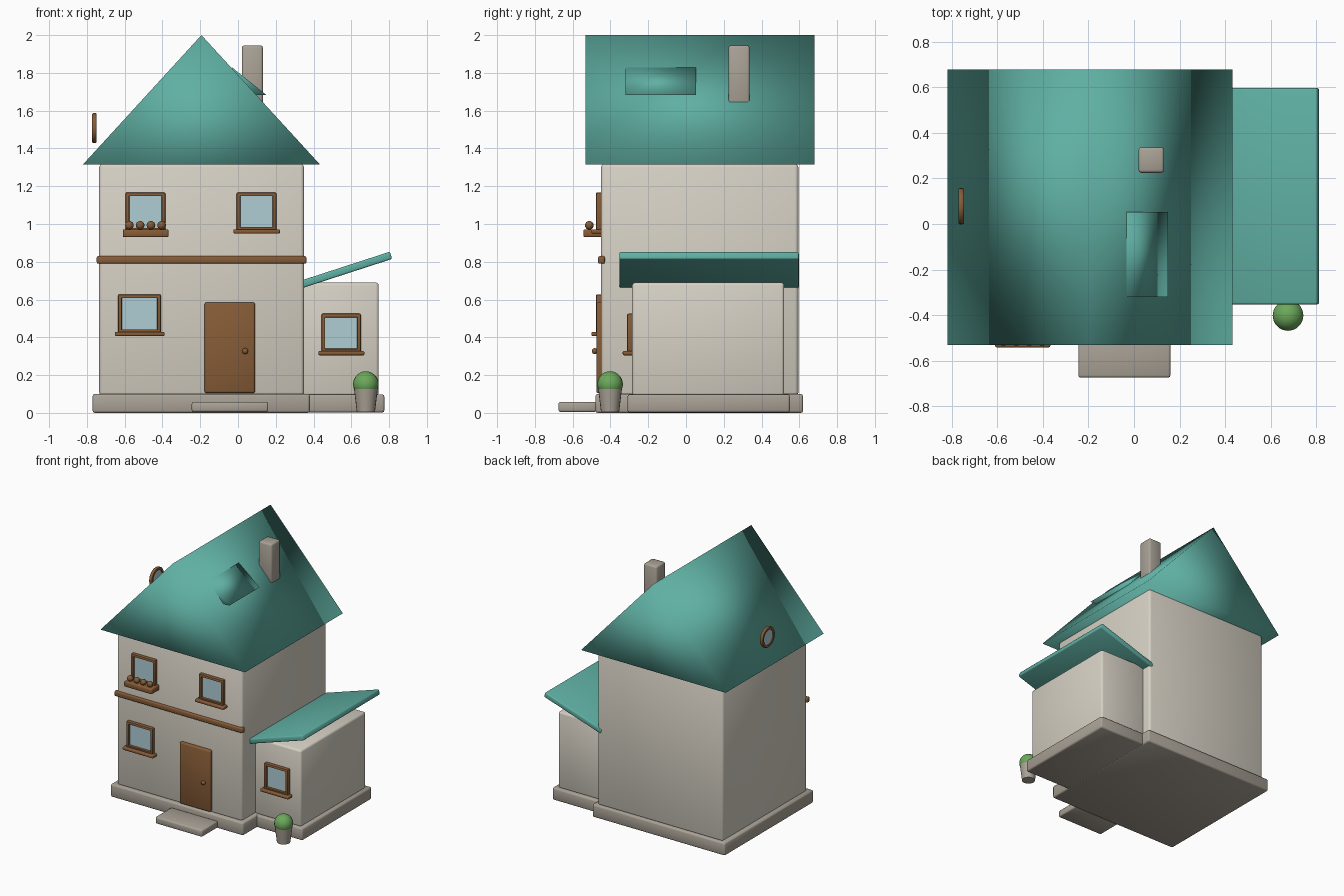
import bpy, bmesh, math
from mathutils import Matrix

if "Cube" in bpy.data.objects:
    bpy.data.objects.remove(bpy.data.objects["Cube"])


def material(name, r, g, b):
    m = bpy.data.materials.new(name)
    m.diffuse_color = (r, g, b, 1)
    m.use_nodes = True
    m.node_tree.nodes["Principled BSDF"].inputs["Base Color"].default_value = m.diffuse_color
    return m


TEAL = material("teal_roof", 0.115, 0.43, 0.365)
WALL = material("cream_wall", 0.68, 0.64, 0.555)
STONE = material("grey_stone", 0.40, 0.36, 0.305)
WOOD = material("brown_wood", 0.24, 0.107, 0.038)
GLASS = material("pale_glass", 0.43, 0.61, 0.66)
GREEN = material("leaf_green", 0.15, 0.39, 0.105)


def finish(name, bm, *mats, smooth=True):
    bmesh.ops.recalc_face_normals(bm, faces=bm.faces)
    me = bpy.data.meshes.new(name)
    bm.to_mesh(me)
    bm.free()
    for m in mats:
        me.materials.append(m)
    for p in me.polygons:
        p.use_smooth = smooth
    ob = bpy.data.objects.new(name, me)
    bpy.context.collection.objects.link(ob)
    return ob


def box_bm(x, y, z):
    bm = bmesh.new()
    bmesh.ops.create_cube(bm, size=1)
    for v in bm.verts:
        for i, (lo, hi) in enumerate((x, y, z)):
            v.co[i] = hi if v.co[i] > 0 else lo
    return bm


def box(name, x, y, z, mat, bevel=0.01):
    bm = box_bm(x, y, z)
    bmesh.ops.bevel(bm, geom=bm.edges[:], offset=bevel, segments=2,
                    profile=0.5, affect='EDGES')
    return finish(name, bm, mat)


def ball(name, centre, r, mat, seg=16):
    bm = bmesh.new()
    bmesh.ops.create_uvsphere(bm, u_segments=seg, v_segments=seg * 2 // 3, radius=r,
                              matrix=Matrix.Translation(centre))
    return finish(name, bm, mat)


def gable(name, x0, x1, y0, y1, z0, z1, mat):
    # triangular prism with its ridge running front to back
    bm = bmesh.new()
    ends = [[bm.verts.new(p) for p in
             ((x0, y, z0), (x1, y, z0), ((x0 + x1) / 2, y, z1))] for y in (y0, y1)]
    for e in ends:
        bm.faces.new(e)
    for i in range(3):
        j = (i + 1) % 3
        bm.faces.new((ends[0][i], ends[0][j], ends[1][j], ends[1][i]))
    return finish(name, bm, mat)


def window(name, x, z, wall_y):
    # frame box whose front face is inset twice, the inner face pushed back as the pane
    bm = box_bm(x, (wall_y - 0.027, wall_y + 0.01), z)
    bm.normal_update()
    outer = bm.edges[:]
    centre = min((f.calc_center_median() for f in bm.faces), key=lambda c: c.y)

    def middle():
        return min(bm.faces, key=lambda f: (f.calc_center_median() - centre).length)

    for thickness in (0.026, 0.002):
        bmesh.ops.inset_individual(bm, faces=[middle()], thickness=thickness)
    pane = middle()
    pane.material_index = 1
    for v in pane.verts:
        v.co.y += 0.017
    bmesh.ops.bevel(bm, geom=[e for e in outer if e.is_valid], offset=0.007,
                    segments=2, profile=0.5, affect='EDGES')
    return finish(name, bm, WOOD, GLASS, smooth=False)


# stone base and step
box("main_plinth", (-0.77, 0.38), (-0.48, 0.62), (0, 0.1), STONE, 0.012)
box("annex_plinth", (0.30, 0.775), (-0.31, 0.55), (0.002, 0.098), STONE, 0.012)
box("door_step", (-0.245, 0.16), (-0.675, -0.475), (0.005, 0.058), STONE, 0.01)

# walls
box("main_walls", (-0.735, 0.35), (-0.45, 0.595), (0.09, 1.318), WALL, 0.018)
box("annex_walls", (0.30, 0.745), (-0.285, 0.52), (0.09, 0.69), WALL, 0.015)

# main roof, dormer and chimney
gable("main_roof", -0.82, 0.433, -0.532, 0.68, 1.316, 2.0, TEAL)
gable("roof_dormer", -0.21, 0.15, -0.32, 0.052, 1.683, 1.828, TEAL)
box("chimney", (0.02, 0.132), (0.225, 0.337), (1.6, 1.945), STONE, 0.012)

# sloping annex roof
slab = box("annex_roof", (-0.26, 0.26), (-0.475, 0.475), (-0.02, 0.02), TEAL, 0.008)
slab.rotation_euler.y = -math.radians(18)
slab.location = (0.563, 0.122, 0.754)

# timber band and door
box("timber_band", (-0.748, 0.362), (-0.465, -0.43), (0.79, 0.83), WOOD, 0.008)
box("front_door", (-0.177, 0.09), (-0.475, -0.43), (0.105, 0.585), WOOD, 0.01)
ball("door_knob", (0.038, -0.483, 0.327), 0.016, WOOD, 12)

# windows and sills: frame x range, frame z range, wall y
for name, x, z, y in (("lower", (-0.635, -0.408), (0.422, 0.627), -0.45),
                      ("upper_left", (-0.595, -0.385), (0.96, 1.167), -0.45),
                      ("upper_right", (-0.007, 0.203), (0.965, 1.167), -0.45),
                      ("annex", (0.442, 0.65), (0.32, 0.525), -0.285)):
    window(name + "_window", x, z, y)
    if name != "upper_left":
        box(name + "_sill", (x[0] - 0.017, x[1] + 0.019), (y - 0.05, y + 0.01),
            (z[0] - 0.015, z[0] + 0.007), WOOD, 0.006)

# flower box with round plants
box("flower_box", (-0.61, -0.368), (-0.543, -0.44), (0.93, 0.972), WOOD, 0.008)
for i in range(4):
    ball(f"flower_{i + 1}", (-0.575 + i * 0.057, -0.512, 0.993), 0.023, WOOD, 12)

# round side window: turned ring profile with a pane inside
turn = Matrix.Translation((-0.76, 0.078, 1.508)) @ Matrix.Rotation(math.pi / 2, 4, 'Y')
bm = bmesh.new()
N = 28
profile = [(0.058, -0.012), (0.075, -0.012), (0.080, -0.006),
           (0.080, 0.006), (0.075, 0.012), (0.058, 0.012)]
rings = []
for i in range(N):
    a = math.tau * i / N
    rings.append([bm.verts.new((turn @ Matrix.Translation(
        (r * math.cos(a), r * math.sin(a), h))).to_translation()) for r, h in profile])
for i in range(N):
    a, b = rings[i], rings[(i + 1) % N]
    for k in range(6):
        m = (k + 1) % 6
        bm.faces.new((a[k], a[m], b[m], b[k]))
finish("round_window_frame", bm, WOOD)
bm = bmesh.new()
bmesh.ops.create_cone(bm, cap_ends=True, segments=N, radius1=0.06, radius2=0.06,
                      depth=0.012, matrix=turn)
finish("round_window_pane", bm, GLASS, smooth=False)

# potted bush
bm = bmesh.new()
bmesh.ops.create_cone(bm, cap_ends=True, segments=20, radius1=0.048, radius2=0.064,
                      depth=0.13, matrix=Matrix.Translation((0.677, -0.402, 0.07)))
finish("plant_pot", bm, STONE)
ball("round_bush", (0.677, -0.402, 0.152), 0.068, GREEN, 20)

# crisp rims on parts with hard edges
bpy.ops.object.select_all(action='DESELECT')
for ob in bpy.data.objects:
    if ob.name.endswith(("window", "window_frame", "pot")):
        ob.select_set(True)
        bpy.context.view_layer.objects.active = ob
bpy.ops.object.shade_smooth_by_angle(angle=math.radians(40))
